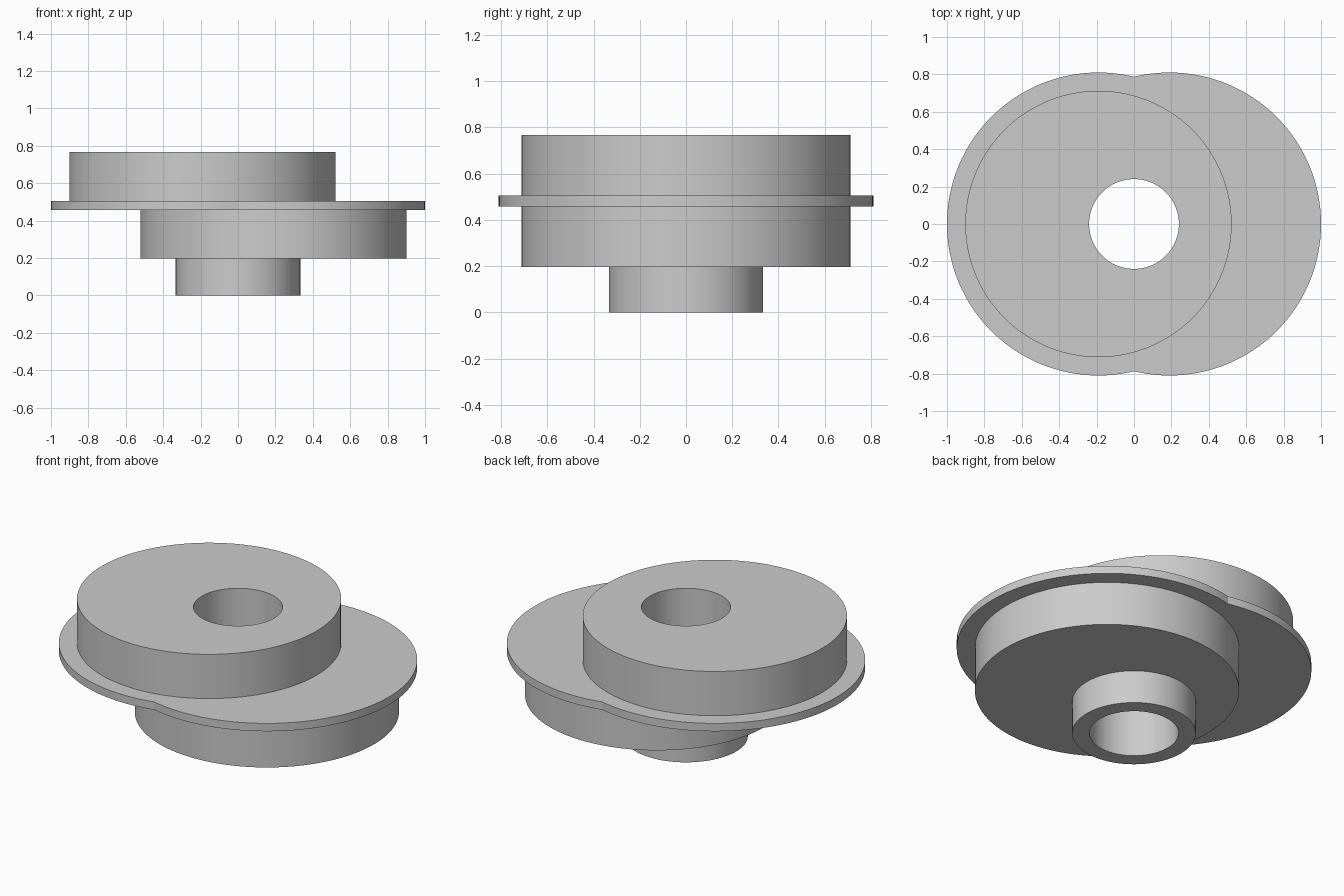
import bpy
import bmesh

cube = bpy.data.objects.get("Cube")
if cube:
    bpy.data.objects.remove(cube, do_unlink=True)

OFFSET = 0.19        # eccentric shift of the two discs
DISC_R, FLANGE_R = 0.712, 0.81
HUB_R, BORE_R = 0.333, 0.24
HUB_TOP, FLANGE_LOW, FLANGE_TOP, TOP = 0.197, 0.458, 0.505, 0.768
FLANGE_MID = (FLANGE_LOW + FLANGE_TOP) / 2

grey = bpy.data.materials.new("plain_grey")
grey.use_nodes = True
colour = (0.6, 0.6, 0.6, 1)
grey.diffuse_color = colour
grey.node_tree.nodes["Principled BSDF"].inputs["Base Color"].default_value = colour


def cylinder(name, x, radius, low, high):
    """Closed upright cylinder between two heights."""
    mesh = bpy.data.meshes.new(name)
    bm = bmesh.new()
    bmesh.ops.create_cone(bm, cap_ends=True, segments=128, radius1=radius,
                          radius2=radius, depth=high - low)
    bmesh.ops.translate(bm, verts=bm.verts, vec=(x, 0, (low + high) / 2))
    bm.to_mesh(mesh)
    bm.free()
    mesh.materials.append(grey)
    obj = bpy.data.objects.new(name, mesh)
    bpy.context.collection.objects.link(obj)
    return obj


def combine(target, tool, operation):
    """Apply an exact boolean and discard the tool."""
    mod = target.modifiers.new("combine", 'BOOLEAN')
    mod.operation = operation
    mod.solver = 'EXACT'
    mod.object = tool
    tool.hide_render = True
    bpy.context.view_layer.update()
    graph = bpy.context.evaluated_depsgraph_get()
    result = bpy.data.meshes.new_from_object(target.evaluated_get(graph))
    target.modifiers.clear()
    target.data = result
    bpy.data.objects.remove(tool, do_unlink=True)


# Flange made of two overlapping round plates
body = cylinder("double_eccentric", -OFFSET, FLANGE_R, FLANGE_LOW, FLANGE_TOP)
combine(body, cylinder("flange_half", OFFSET, FLANGE_R, FLANGE_LOW, FLANGE_TOP), 'UNION')

# Opposed eccentric discs and the hub, each rooted inside its neighbour
combine(body, cylinder("upper_disc", -OFFSET, DISC_R, FLANGE_MID, TOP), 'UNION')
combine(body, cylinder("lower_disc", OFFSET, DISC_R, HUB_TOP, FLANGE_MID - 0.01), 'UNION')
combine(body, cylinder("hub", 0, HUB_R, 0, HUB_TOP + 0.1), 'UNION')

# Shaft bore through everything
combine(body, cylinder("shaft_bore", 0, BORE_R, -0.1, TOP + 0.1), 'DIFFERENCE')

# Smooth round walls with crisp rims
bpy.ops.object.select_all(action='DESELECT')
body.select_set(True)
bpy.context.view_layer.objects.active = body
bpy.ops.object.shade_smooth_by_angle(angle=0.35)
